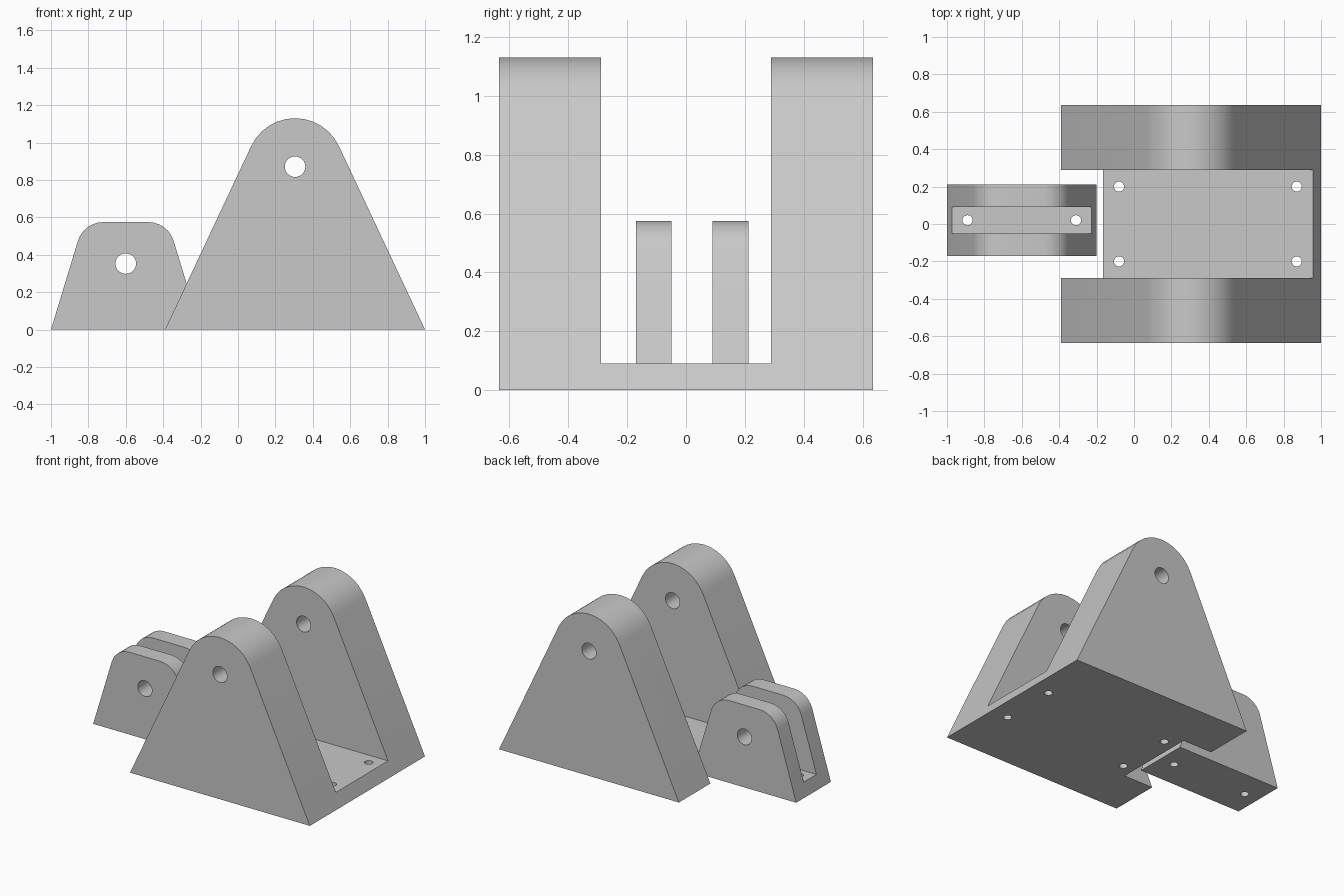
import bpy
import bmesh
from math import atan2, cos, sin, radians, pi
from mathutils import Matrix, Vector

default = bpy.data.objects.get("Cube")
if default:
    bpy.data.objects.remove(default, do_unlink=True)

grey = bpy.data.materials.new("light_grey")
grey.use_nodes = True
grey.diffuse_color = (0.58, 0.58, 0.58, 1)
grey.node_tree.nodes["Principled BSDF"].inputs["Base Color"].default_value = grey.diffuse_color


def make_object(name, bm):
    bmesh.ops.recalc_face_normals(bm, faces=bm.faces)
    mesh = bpy.data.meshes.new(name)
    bm.to_mesh(mesh)
    bm.free()
    obj = bpy.data.objects.new(name, mesh)
    bpy.context.collection.objects.link(obj)
    mesh.materials.append(grey)
    return obj


def prism(name, outline, y0, y1):
    """Extrude an x-z outline along y."""
    bm = bmesh.new()
    face = bm.faces.new([bm.verts.new((x, y0, z)) for x, z in outline])
    side = bmesh.ops.extrude_face_region(bm, geom=[face])
    verts = [v for v in side["geom"] if isinstance(v, bmesh.types.BMVert)]
    bmesh.ops.translate(bm, verts=verts, vec=(0, y1 - y0, 0))
    return make_object(name, bm)


def box(x0, x1, y0, y1, z0, z1):
    return prism("cutter", [(x0, z0), (x1, z0), (x1, z1), (x0, z1)], y0, y1)


def drill(center, radius, length, rotation=Matrix()):
    bm = bmesh.new()
    bmesh.ops.create_cone(bm, cap_ends=True, segments=32, radius1=radius, radius2=radius,
                          depth=length, matrix=Matrix.Translation(center) @ rotation)
    return make_object("cutter", bm)


def ear_outline(mid, half, slope, radius, flat, center_z, steps):
    """Trapezoid whose upper corners are rounded, mirrored about x = mid."""
    right = [(half, 0)]
    for i in range(steps + 1):
        a = slope + (pi / 2 - slope) * i / steps
        right.append((flat + radius * cos(a), center_z + radius * sin(a)))
    left = [(-x, z) for x, z in reversed(right)]
    if flat == 0:
        left = left[1:]
    return [(mid + x, z) for x, z in right + left]


def carve(obj, cutters):
    bpy.context.view_layer.objects.active = obj
    for cutter in cutters:
        cutter.hide_render = True
        mod = obj.modifiers.new("cut", "BOOLEAN")
        mod.operation = "DIFFERENCE"
        mod.solver = "EXACT"
        mod.object = cutter
        bpy.ops.object.modifier_apply(modifier=mod.name)
        bpy.data.objects.remove(cutter, do_unlink=True)
    bpy.ops.object.select_all(action="DESELECT")
    obj.select_set(True)
    bpy.ops.object.shade_smooth_by_angle(angle=radians(24))


along_y = Matrix.Rotation(pi / 2, 4, "X")

# Large clevis: two tall rounded ears joined by a notched floor
large = prism("large_clevis", ear_outline(0.305, 0.695, atan2(0.425, 0.905), 0.259, 0, 0.871, 6),
              -0.635, 0.635)
cuts = [box(-1, 2, -0.288, 0.288, 0.09, 2),
        box(-1, -0.165, -0.288, 0.288, -1, 1),
        drill((0.305, 0, 0.871), 0.055, 2, along_y)]
cuts += [drill((x, y, 0), 0.027, 1) for x in (-0.08, 0.87) for y in (-0.2, 0.2)]
carve(large, cuts)

# Small clevis: two low ears with a flat top, joined by a narrow floor
small = prism("small_clevis", ear_outline(-0.6, 0.4, atan2(0.291, 0.957), 0.142, 0.12, 0.433, 6),
              -0.17, 0.212)
cuts = [box(-2, 1, -0.05, 0.09, 0.09, 2),
        drill((-0.6, 0, 0.353), 0.055, 2, along_y)]
cuts += [drill((x, 0.02, 0), 0.027, 0.5) for x in (-0.89, -0.31)]
carve(small, cuts)
